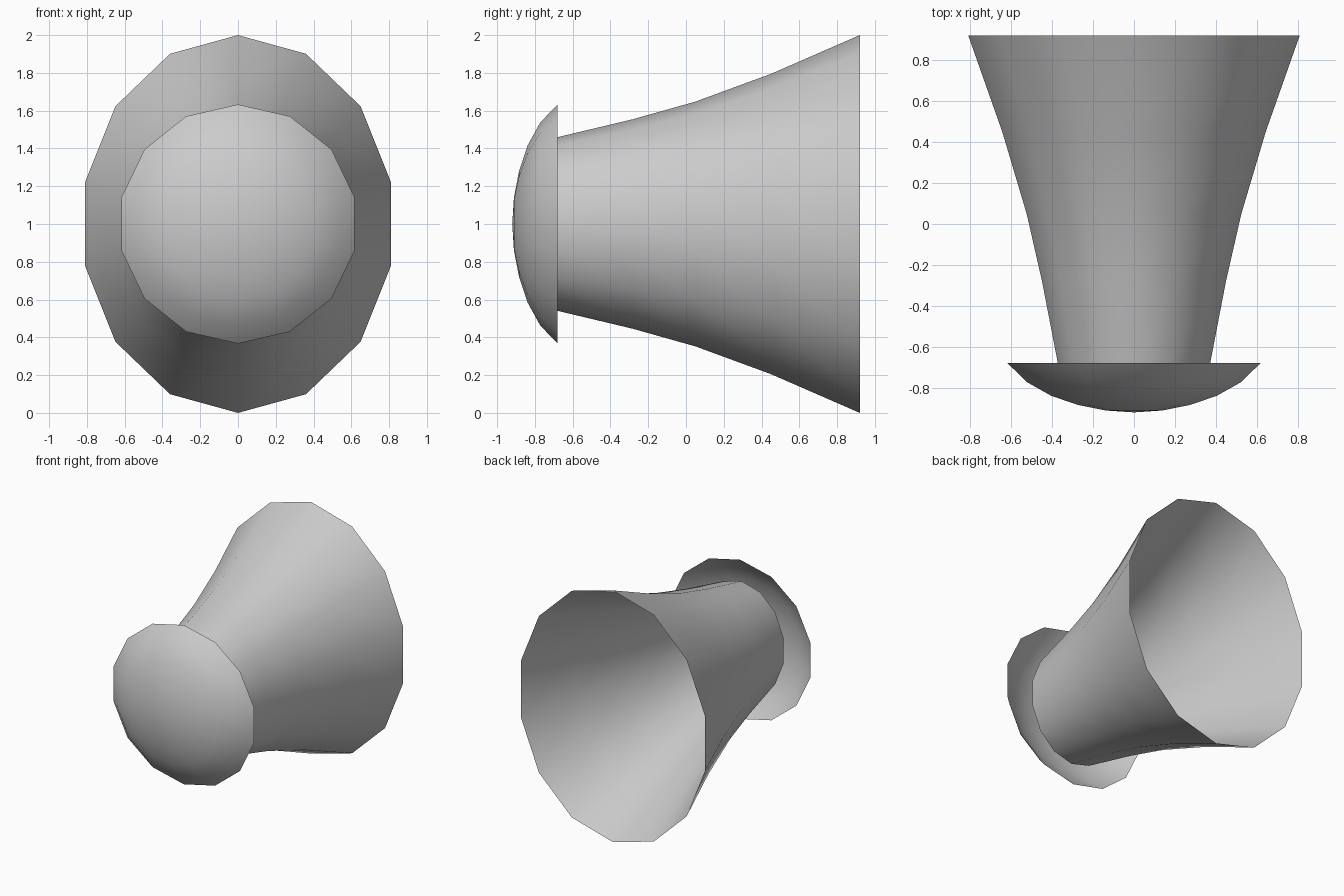
import bpy, bmesh
from math import sin, cos, tau

if "Cube" in bpy.data.objects:
    bpy.data.objects.remove(bpy.data.objects["Cube"])

SIDES = 14


def lathe(name, profile, x_scale=1.0, flip=False):
    """Sweep (y, radius) points round the y axis at z = 1 as a single open sheet."""
    bm = bmesh.new()
    rings = []
    for y, r in profile:
        if r == 0:
            rings.append([bm.verts.new((0, y, 1))] * SIDES)
        else:
            rings.append([bm.verts.new((r * x_scale * sin(tau * k / SIDES), y,
                                        1 + r * cos(tau * k / SIDES)))
                          for k in range(SIDES)])
    for a, b in zip(rings, rings[1:]):
        for k in range(SIDES):
            n = (k + 1) % SIDES
            corners = list(dict.fromkeys((a[k], b[k], b[n], a[n])))
            bm.faces.new(corners)
    bmesh.ops.recalc_face_normals(bm, faces=bm.faces)
    # Make the sheet face outward
    bm.normal_update()
    f = max(bm.faces, key=lambda f: f.calc_center_median().z)
    if f.normal.z < 0:
        bmesh.ops.reverse_faces(bm, faces=bm.faces)
    mesh = bpy.data.meshes.new(name)
    bm.to_mesh(mesh)
    bm.free()
    mesh.shade_smooth()
    obj = bpy.data.objects.new(name, mesh)
    bpy.context.collection.objects.link(obj)
    return obj


# Flared oval horn, open at the back, its narrow end tucked into the dome
lathe("flared_horn", [(-0.70, 0.455), (-0.28, 0.555), (0.05, 0.648),
                      (0.45, 0.795), (0.92, 1.0)], x_scale=0.83)

# Shallow round dome shell over the narrow end
lathe("front_dome", [(-0.92, 0), (-0.911, 0.14), (-0.884, 0.28),
                     (-0.839, 0.415), (-0.772, 0.537), (-0.68, 0.633)])
